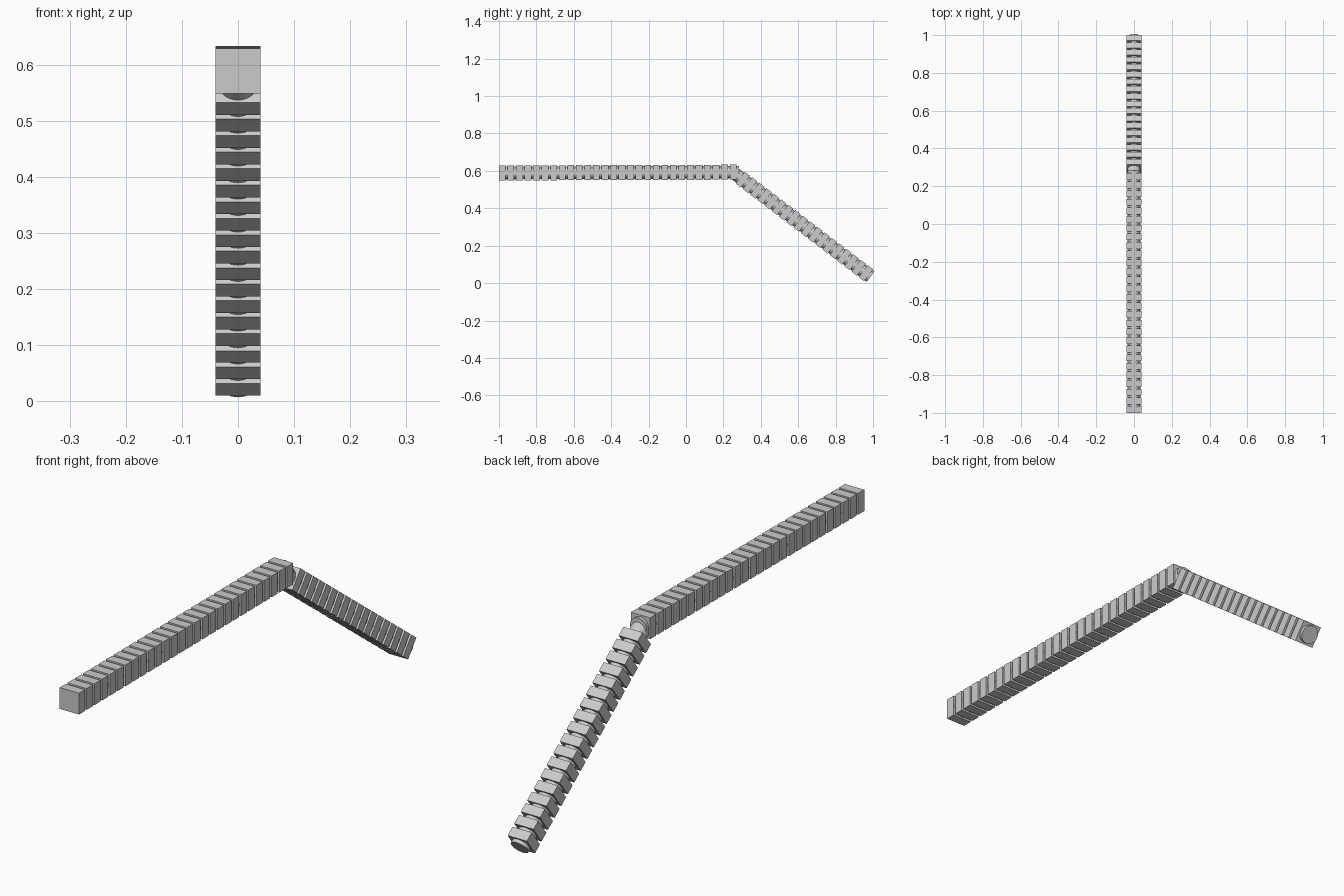
import bpy, math, random
from mathutils import Vector, Matrix

if "Cube" in bpy.data.objects:
    bpy.data.objects.remove(bpy.data.objects["Cube"])

random.seed(4)
W = 0.08          # link width
CORE_R = 0.034    # round core radius


def link(name, y, z, angle, length):
    """One square block with a slightly narrower round core poking out of its far end."""
    m = Matrix.Translation((0, y, z)) @ Matrix.Rotation(angle, 4, 'X')
    bpy.ops.mesh.primitive_cube_add(size=1)
    block = bpy.context.object
    block.name = name + "_block"
    block.data.transform(Matrix.Diagonal((W, length, W, 1)))
    block.matrix_world = m
    bpy.ops.mesh.primitive_cylinder_add(vertices=32, radius=CORE_R, depth=length + 0.013)
    core = bpy.context.object
    core.name = name + "_core"
    core.data.transform(Matrix.Translation((0, 0.0065, 0)) @ Matrix.Rotation(math.pi / 2, 4, 'X'))
    core.matrix_world = m
    bpy.ops.object.shade_smooth_by_angle()


# Level run of links, rising very slightly towards the bend
N = 28
L = 0.036
y0, y1 = -1 + L / 2, 0.27 - L / 2
for i in range(N):
    t = i / (N - 1)
    link(f"level_link_{i}", y0 + (y1 - y0) * t, 0.589 + 0.004 * t, 0.0, L)

# Sloping run of links, each tilted a touch differently
M = 18
start, end = Vector((0.304, 0.553)), Vector((0.962, 0.053))
slope = math.atan2(end.y - start.y, end.x - start.x)
for i in range(M):
    p = start.lerp(end, i / (M - 1))
    tilt = random.uniform(-0.025, 0.025) if i < M - 1 else 0.0
    link(f"slope_link_{i}", p.x, p.y, slope + tilt, L)

# Bend core bridging the two runs
a, b = Vector((0, 0.25, 0.593)), Vector((0, start.x, start.y))
bpy.ops.mesh.primitive_cylinder_add(vertices=32, radius=CORE_R, depth=(b - a).length,
                                    location=(a + b) / 2)
bend = bpy.context.object
bend.name = "bend_core"
bend.rotation_euler = (b - a).to_track_quat('Z', 'Y').to_euler()
bpy.ops.object.shade_smooth_by_angle()
